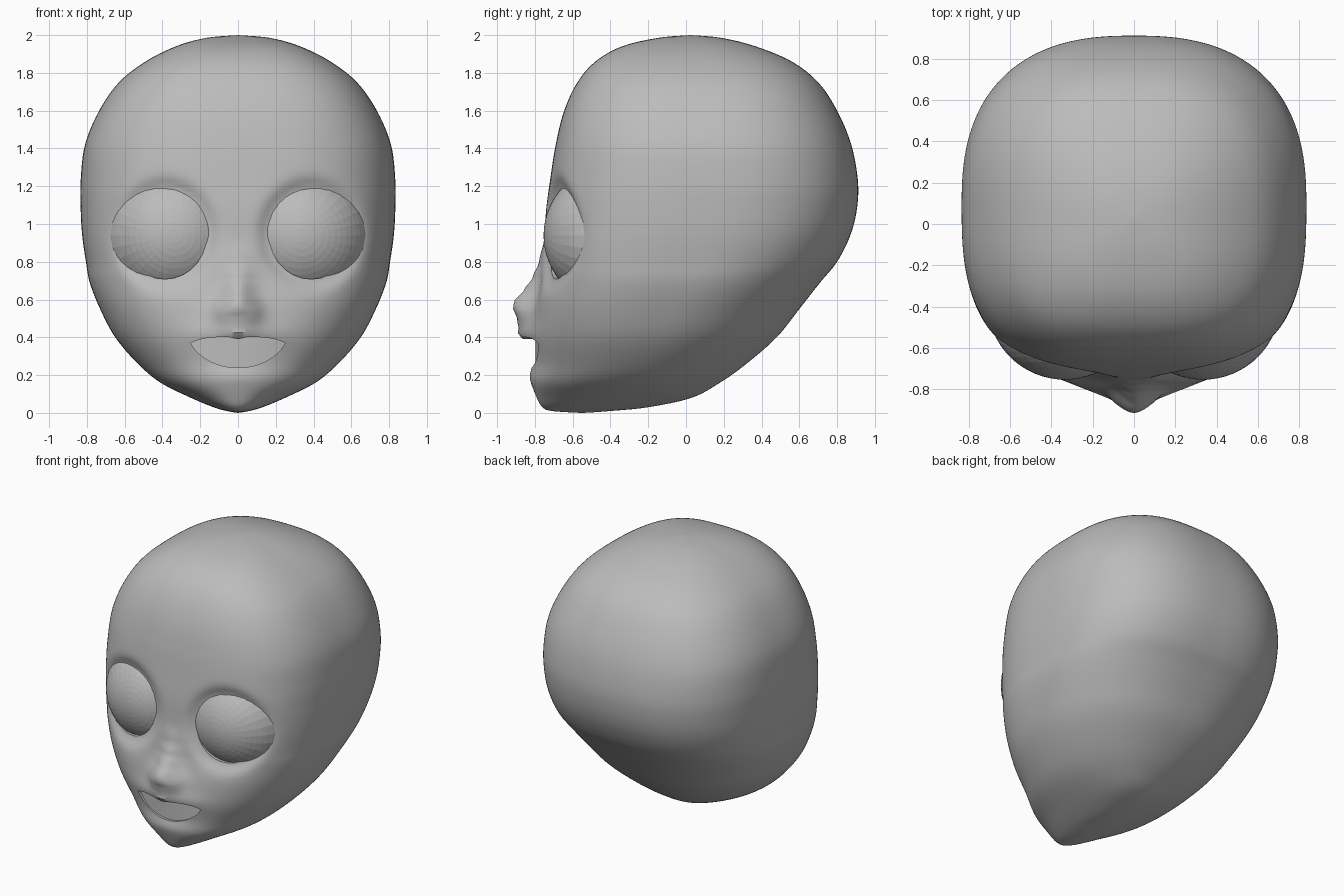
import bpy, bmesh, math
from mathutils import Vector

cube = bpy.data.objects.get("Cube")
if cube:
    bpy.data.objects.remove(cube, do_unlink=True)

skin = bpy.data.materials.new("plain grey")
skin.use_nodes = True
grey = (0.5, 0.5, 0.5, 1)
skin.diffuse_color = grey
skin.node_tree.nodes["Principled BSDF"].inputs["Base Color"].default_value = grey

# Head outline: height, half width, front y, back y
ROWS = [Vector(r) for r in (
    (0, 0, -.56, -.54), (.01, .06, -.71, -.4), (.03, .13, -.76, -.2),
    (.08, .25, -.79, .03), (.16, .41, -.815, .18), (.26, .53, -.81, .32),
    (.4, .65, -.815, .48), (.55, .73, -.8, .6), (.69, .785, -.77, .71),
    (.8, .805, -.76, .8), (.94, .825, -.75, .87), (1.08, .833, -.74, .905),
    (1.23, .833, -.72, .91), (1.42, .81, -.69, .875), (1.6, .735, -.645, .8),
    (1.75, .63, -.575, .7), (1.86, .49, -.48, .56), (1.94, .33, -.34, .37),
    (1.985, .17, -.15, .19), (2, 0, .02, .03))]
# Nose ridge: height, how far it stands out from the face
NOSE = ((.36, 0), (.44, .035), (.5, .08), (.55, .115), (.59, .118),
        (.65, .08), (.72, .045), (.8, .018), (.92, 0))
EYE_X, EYE_Z, EYE_W, EYE_H = .388, .945, .224, .237
STEPS, SEGMENTS = 6, 200


def row_at(t):
    """Catmull-Rom blend through the outline rows."""
    i = min(int(t), len(ROWS) - 2)
    u = t - i
    a, b, c, d = (ROWS[max(0, min(len(ROWS) - 1, i + k))] for k in (-1, 0, 1, 2))
    return b + (c - a) * (u / 2) + (a * 2 - b * 5 + c * 4 - d) * (u * u / 2) \
        + (b * 3 - a - c * 3 + d) * (u ** 3 / 2)


def smooth(lo, hi, v):
    u = max(0, min(1, (v - lo) / (hi - lo)))
    return u * u * (3 - 2 * u)


def bump(v, mid, width):
    return math.exp(-((v - mid) / width) ** 2)


def nose_height(z):
    for (z0, h0), (z1, h1) in zip(NOSE, NOSE[1:]):
        if z0 <= z <= z1:
            return h0 + (h1 - h0) * smooth(z0, z1, z)
    return 0


def face_relief(x, z):
    """Forward offset of the nose, lips and eye sockets."""
    ax = abs(x)
    out = nose_height(z) * bump(x, 0, .075 + .04 * bump(z, .5, .1))
    out += .014 * bump(ax, .085, .04) * bump(z, .53, .05)
    out += .045 * bump(x, 0, .2) * bump(z, .42, .06)
    out += .012 * bump(x, 0, .18) * bump(z, .2, .05)
    r = math.hypot((ax - EYE_X) / EYE_W, (z - EYE_Z) / EYE_H)
    out -= .04 * bump(max(r, 1), 1, .22)
    return out


def new_object(name, bm):
    bmesh.ops.recalc_face_normals(bm, faces=bm.faces)
    mesh = bpy.data.meshes.new(name)
    bm.to_mesh(mesh)
    bm.free()
    mesh.materials.append(skin)
    obj = bpy.data.objects.new(name, mesh)
    bpy.context.collection.objects.link(obj)
    return obj


def bridge(bm, ring, other):
    for i in range(len(ring)):
        j = (i + 1) % len(ring)
        bm.faces.new((ring[i], ring[j], other[j], other[i]))


# Head: stacked rounded-square rings
bm = bmesh.new()
rings = []
total = (len(ROWS) - 1) * STEPS
for k in range(1, total):
    z, width, front, back = row_at(k / STEPS)
    mid, depth = (front + back) / 2, (back - front) / 2
    ring = []
    for s in range(SEGMENTS):
        a = 2 * math.pi * s / SEGMENTS
        ca, sa = math.cos(a), math.sin(a)
        n = 2.1 + (.75 if sa < 0 else .4) * smooth(.1, .9, z)
        r = (abs(ca) ** n + abs(sa) ** n) ** (-1 / n)
        x, y = width * r * ca, mid + depth * r * sa
        if sa < 0:
            y -= face_relief(x, z) * smooth(0, .6, -sa)
        ring.append(bm.verts.new((x, y, z)))
    if rings:
        bridge(bm, rings[-1], ring)
    rings.append(ring)
for ring, end in ((rings[0], ROWS[0]), (rings[-1], ROWS[-1])):
    tip = bm.verts.new((0, (end[2] + end[3]) / 2, end[0]))
    for i in range(SEGMENTS):
        bm.faces.new((ring[i], ring[(i + 1) % SEGMENTS], tip))
head = new_object("head", bm)


def cut(bm):
    """Carve a closed shape out of the head."""
    tool = new_object("cutter", bm)
    tool.hide_render = True
    mod = head.modifiers.new("cut", 'BOOLEAN')
    mod.operation, mod.solver, mod.object = 'DIFFERENCE', 'EXACT', tool
    bpy.context.view_layer.objects.active = head
    bpy.ops.object.modifier_apply(modifier=mod.name)
    bpy.data.objects.remove(tool, do_unlink=True)


# Eye openings
for side in (-1, 1):
    bm = bmesh.new()
    loops = []
    for y in (-1, -.5):
        loops.append([bm.verts.new((side * (EYE_X + EYE_W * math.cos(a)), y,
                                    EYE_Z + EYE_H * math.sin(a)))
                      for a in (math.tau * i / 28 for i in range(28))])
        bm.faces.new(loops[-1])
    bridge(bm, *loops)
    cut(bm)

# Mouth opening with a gently curved floor
bm = bmesh.new()
COLS, HALF = 24, .25
columns = []
for i in range(COLS + 1):
    u = 2 * i / COLS - 1
    x = HALF * u
    top = .37 + .032 * (1 - u ** 4) - .012 * bump(u, 0, .12)
    low = .368 - .128 * (1 - abs(u) ** 2.2) ** .8
    floor = -.798 + .6 * x * x
    columns.append([bm.verts.new(p) for p in (
        (x, -1, low), (x, -1, top), (x, floor, top), (x, floor, low))])
    if i:
        bridge(bm, columns[-2], columns[-1])
bm.faces.new(columns[0])
bm.faces.new(columns[-1])
cut(bm)

bpy.ops.object.select_all(action='DESELECT')
head.select_set(True)
bpy.context.view_layer.objects.active = head
bpy.ops.object.shade_smooth_by_angle(angle=math.radians(40))

# Faceted eyeballs with their poles facing forward
for name, side in (("left_eye", 1), ("right_eye", -1)):
    bpy.ops.mesh.primitive_uv_sphere_add(
        segments=32, ring_count=32, radius=.376,
        location=(side * .335, -.378, .94), rotation=(math.pi / 2, 0, 0))
    eye = bpy.context.object
    eye.name = name
    eye.data.materials.append(skin)
